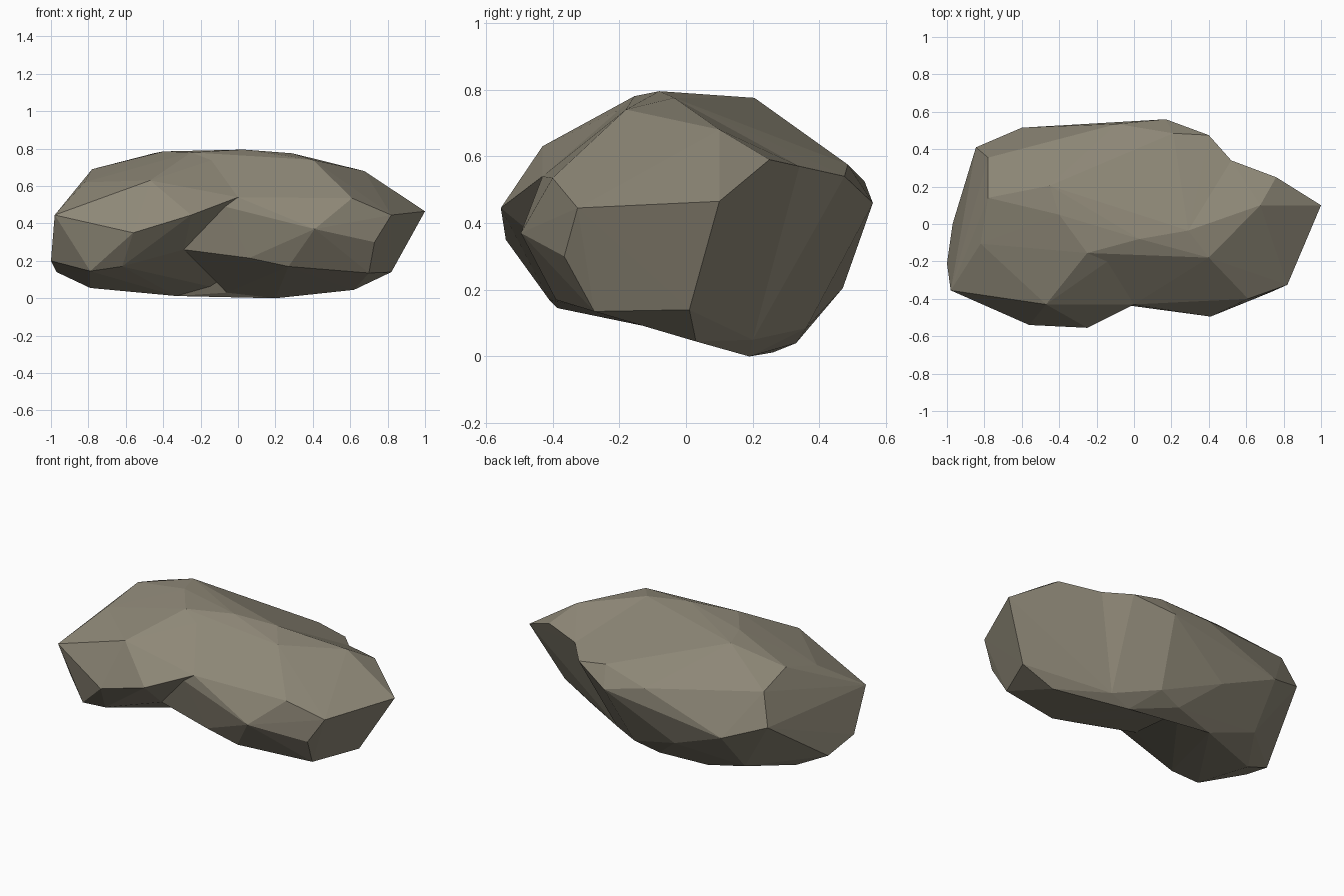
import bpy, bmesh

if "Cube" in bpy.data.objects:
    bpy.data.objects.remove(bpy.data.objects["Cube"])

# One stone colour
stone = bpy.data.materials.new("warm grey stone")
stone.diffuse_color = (0.27, 0.245, 0.185, 1)
stone.use_nodes = True
stone.node_tree.nodes["Principled BSDF"].inputs["Base Color"].default_value = stone.diffuse_color


def hull(name, points):
    """Faceted boulder: convex hull around a few corner points."""
    bm = bmesh.new()
    for p in points:
        bm.verts.new(p)
    res = bmesh.ops.convex_hull(bm, input=bm.verts[:])
    junk = {v for v in res["geom_interior"] if isinstance(v, bmesh.types.BMVert)}
    junk |= {v for v in bm.verts if not v.link_faces}
    bmesh.ops.delete(bm, geom=list(junk), context='VERTS')
    bmesh.ops.recalc_face_normals(bm, faces=bm.faces[:])
    mesh = bpy.data.meshes.new(name)
    bm.to_mesh(mesh)
    bm.free()
    mesh.materials.append(stone)
    ob = bpy.data.objects.new(name, mesh)
    bpy.context.collection.objects.link(ob)
    return ob


def volume(mesh):
    bm = bmesh.new()
    bm.from_mesh(mesh)
    v = bm.calc_volume()
    bm.free()
    return v


def merge(base, lobe):
    """Fuse a lobe into the base; keep it separate if the union is not sound."""
    mod = base.modifiers.new("merge", 'BOOLEAN')
    mod.operation = 'UNION'
    mod.solver = 'EXACT'
    mod.object = lobe
    bpy.context.view_layer.update()
    fused = bpy.data.meshes.new_from_object(
        base.evaluated_get(bpy.context.evaluated_depsgraph_get()))
    parts = (volume(base.data), volume(lobe.data))
    base.modifiers.clear()
    if max(parts) * 1.005 < volume(fused) < sum(parts):
        base.data = fused
        bpy.data.objects.remove(lobe)


# Corners shared by the lobes: crest, front notch, back shoulder, underside
crest = [(0.03, -0.08, 0.795), (-0.25, -0.155, 0.78)]
notch = [(0, -0.43, 0.54), (-0.07, -0.43, 0.49), (-0.29, -0.33, 0.26)]
shoulder = [(0.29, -0.035, 0.775), (0.52, 0.34, 0.57), (0.33, 0.20, 0.05),
            (0.2, 0.19, 0), (-0.06, 0.2, 0.03)]
rear = [(-0.40, 0.05, 0.785), (-0.45, 0.205, 0.775), (-0.09, 0.535, 0.525),
        (-0.60, 0.515, 0.345), (-0.25, 0.47, 0.205), (-0.33, 0.26, 0.012),
        (-0.05, 0.33, 0.04)]

# Right lobe: pointed end, front face, low belly
right = [(1.0, 0.10, 0.465), (0.82, -0.325, 0.445), (0.82, 0.01, 0.14),
         (0.70, -0.275, 0.135), (0.73, -0.365, 0.30), (0.61, -0.40, 0.535),
         (0.41, -0.495, 0.37), (0.40, -0.18, 0.74), (0.675, 0.10, 0.68),
         (0.76, 0.25, 0.59), (0.27, -0.39, 0.17), (0.06, -0.39, 0.215),
         (0.62, 0.03, 0.045)]

# Left lobe: blunt end and front overhang
left = [(-0.98, -0.355, 0.445), (-1.0, -0.21, 0.20), (-0.97, 0, 0.14),
        (-0.82, -0.105, 0.62), (-0.78, 0.14, 0.69), (-0.78, 0.355, 0.62),
        (-0.845, 0.41, 0.435), (-0.62, 0.31, 0.10), (-0.79, 0.05, 0.055),
        (-0.79, -0.385, 0.145), (-0.62, -0.41, 0.17), (-0.56, -0.54, 0.35),
        (-0.25, -0.555, 0.445), (-0.47, -0.43, 0.63)]

# Back lobe: bulge behind the crest
back = [(0.21, 0.485, 0.575), (0.40, 0.475, 0.54), (0.17, 0.56, 0.46),
        (0.10, 0.36, 0.085)]

rock = hull("rock", crest + notch + rear + left)
merge(rock, hull("rock_right_lobe", crest + notch + shoulder + right))
merge(rock, hull("rock_back_lobe", crest + shoulder + rear + back))
